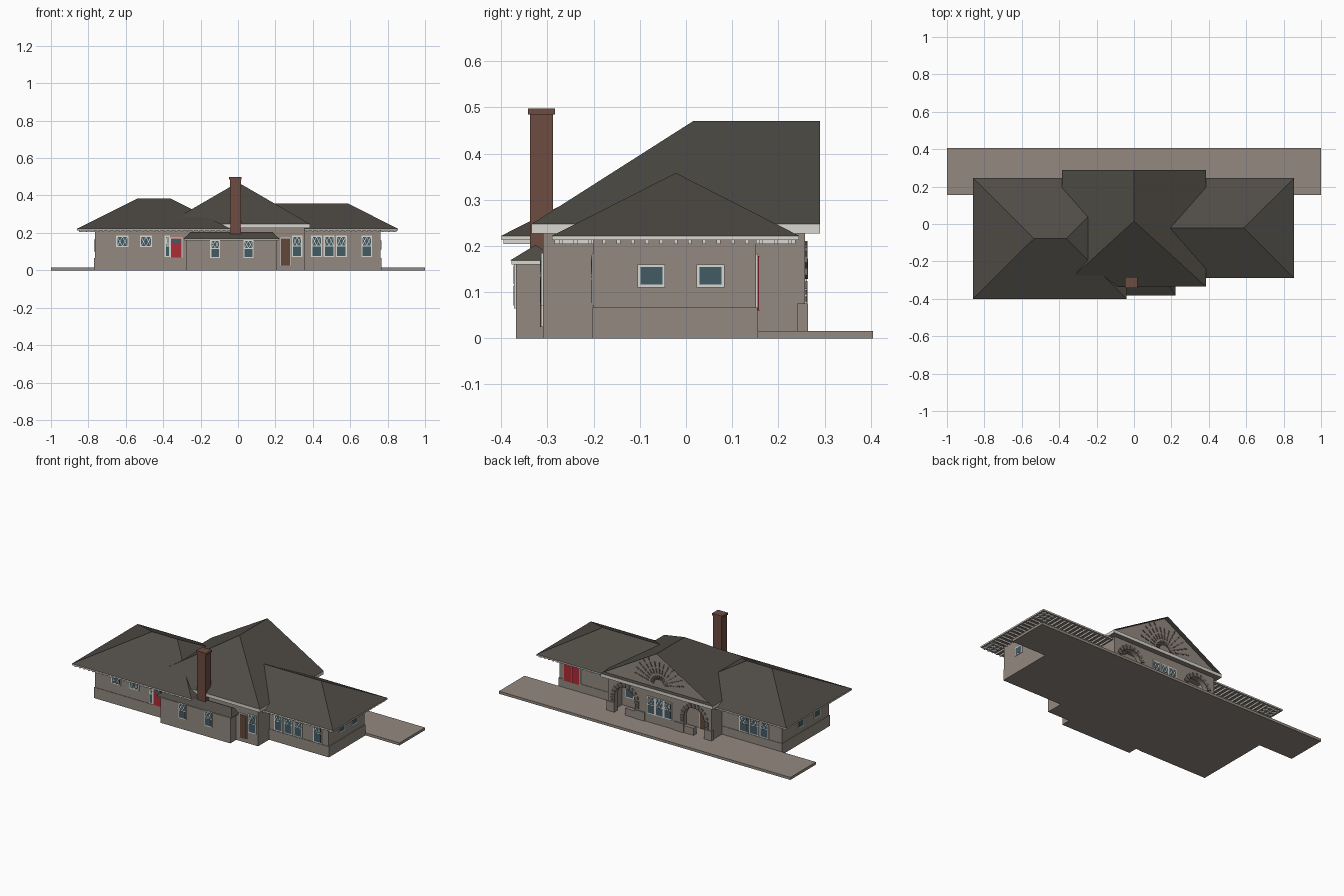
import bpy, bmesh
from math import pi, sin, cos, atan2, hypot
from mathutils import Matrix, Vector

if "Cube" in bpy.data.objects:
    bpy.data.objects.remove(bpy.data.objects["Cube"])

COLOURS = {
    "wall_stone": (.29, .25, .215), "roof_shingle": (.078, .071, .06),
    "chimney_brick": (.15, .072, .052), "window_glass": (.055, .105, .13),
    "white_trim": (.7, .68, .63), "red_paint": (.42, .025, .035),
    "brown_wood": (.12, .065, .038), "dark_stone": (.16, .135, .115),
}
MATS = {}
for mat_name, rgb in COLOURS.items():
    m = bpy.data.materials.new(mat_name)
    m.use_nodes = True
    m.diffuse_color = (*rgb, 1)
    m.node_tree.nodes["Principled BSDF"].inputs["Base Color"].default_value = (*rgb, 1)
    MATS[mat_name] = m
INDEX = {n: i for i, n in enumerate(MATS)}
WALL, ROOF, BRICK, GLASS, WHITE, RED, BROWN, DARK = COLOURS


def finish(name, bm):
    mesh = bpy.data.meshes.new(name)
    bm.to_mesh(mesh)
    bm.free()
    for m in MATS.values():
        mesh.materials.append(m)
    obj = bpy.data.objects.new(name, mesh)
    bpy.context.scene.collection.objects.link(obj)
    return obj


def add_box(bm, centre, size, mat, frame=Matrix(), roll=0):
    mtx = frame @ Matrix.Translation(centre) @ Matrix.Rotation(roll, 4, 'Y') @ Matrix.Diagonal((*size, 1))
    verts = bmesh.ops.create_cube(bm, size=1, matrix=mtx)["verts"]
    for f in {f for v in verts for f in v.link_faces}:
        f.material_index = INDEX[mat]


def block(name, x, y, z, mat):
    bm = bmesh.new()
    lo, hi = Vector((x[0], y[0], z[0])), Vector((x[1], y[1], z[1]))
    add_box(bm, (lo + hi) / 2, hi - lo, mat)
    return finish(name, bm)


# Plates on a wall: local x runs along the wall, local -y points outwards
TURN = {"front": 0, "right": pi / 2, "back": pi, "left": -pi / 2}


def wall_frame(side, plane, along):
    if side in ("front", "back"):
        place = Vector((along, plane, 0))
    else:
        place = Vector((plane, along, 0))
    return Matrix.Translation(place) @ Matrix.Rotation(TURN[side], 4, 'Z')


def plate(bm, frame, x0, x1, z0, z1, mat, depth):
    add_box(bm, ((x0 + x1) / 2, 0, (z0 + z1) / 2), (x1 - x0, depth * 2, z1 - z0), mat, frame)


def bar(bm, frame, a, b, depth, width=.003):
    dx, dz = b[0] - a[0], b[1] - a[1]
    add_box(bm, ((a[0] + b[0]) / 2, 0, (a[1] + b[1]) / 2), (hypot(dx, dz), depth * 2, width),
            WHITE, frame, -atan2(dz, dx))


def window(name, side, plane, along, w, z0, z1, style="sash"):
    bm, fr, h, e = bmesh.new(), wall_frame(side, plane, along), w / 2, .006
    plate(bm, fr, -h, h, z0, z1, WHITE, .004)
    split = z0 + (z1 - z0) * .52 if style == "sash" else z0
    if style == "sash":
        plate(bm, fr, -h + e, h - e, z0 + e, split - .002, GLASS, .005)
    plate(bm, fr, -h + e, h - e, split + (.002 if style == "sash" else e), z1 - e, GLASS, .005)
    if style != "plain":
        lo, hi = split + .003, z1 - e
        for s in (-1, 1):
            a, b = min(0, s * (h - e)), max(0, s * (h - e))
            bar(bm, fr, (a, lo), (b, hi), .006)
            bar(bm, fr, (a, hi), (b, lo), .006)
    return finish(name, bm)


def door(name, side, plane, along, w, z0, z1, mat, lite=0, leaves=1):
    bm, fr, h = bmesh.new(), wall_frame(side, plane, along), w / 2
    plate(bm, fr, -h - .005, h + .005, z0, z1 + .005, WHITE, .004)
    plate(bm, fr, -h, h, z0, z1, mat, .006)
    if lite:
        plate(bm, fr, -h + .006, h - .006, z1 - lite, z1 - .004, GLASS, .008)
    for i in range(1, leaves):
        x = -h + w * i / leaves
        plate(bm, fr, x - .002, x + .002, z0, z1, WHITE, .008)
    return finish(name, bm)


# Roofs: four eave corners and a two-point ridge
def roof(name, corners, z, ridge, top, gable=False):
    bm = bmesh.new()
    v = [bm.verts.new((*c, z)) for c in corners] + [bm.verts.new((*r, top)) for r in ridge]
    faces = [bm.faces.new([v[i] for i in f])
             for f in ((0, 1, 5, 4), (1, 2, 5), (2, 3, 4, 5), (3, 0, 4), (3, 2, 1, 0))]
    for f in faces:
        f.material_index = INDEX[ROOF]
    if gable:
        ring = bmesh.ops.inset_region(bm, faces=[faces[1]], thickness=.016)["faces"]
        min(ring, key=lambda f: f.calc_center_median().z).material_index = INDEX[WHITE]
        bmesh.ops.inset_region(bm, faces=[faces[1]], thickness=.0005, depth=-.028)
        faces[1].material_index = INDEX[WALL]
    return finish(name, bm)


def rect(x0, x1, y0, y1):
    return [(x0, y0), (x1, y0), (x1, y1), (x0, y1)]


def eave(name, x, y, z):
    obj = block(name, x, y, z, WHITE)
    for p in obj.data.polygons:
        if p.normal.z < -.5:
            p.material_index = INDEX[WALL]


def rafters(name, side, plane, start, end, reach=.085, z=.209):
    bm = bmesh.new()
    n = round((end - start) / .03)
    for i in range(n + 1):
        fr = wall_frame(side, plane, start + (end - start) * i / n)
        add_box(bm, (0, -reach / 2, z), (.008, reach, .009), WHITE, fr)
    finish(name, bm)


# Platform and walls
block("platform", (-1, 1), (.155, .405), (0, .016), WALL)
block("right_wing_wall", (-.765, -.3), (-.31, .152), (0, .215), WALL)
block("right_wing_plinth", (-.769, -.3), (-.313, .155), (0, .067), WALL)
block("left_wing_wall", (.3, .762), (-.2, .152), (0, .215), WALL)
block("left_wing_plinth", (.3, .766), (-.203, .155), (0, .067), WALL)
block("central_wall", (-.355, .355), (-.31, .155), (0, .23), WALL)
block("front_bay_wall", (-.275, .205), (-.368, -.3), (0, .168), WALL)

# Wing roofs with eaves and rafter tails
eave("right_wing_eave", (-.86, -.04), (-.4, .245), (.213, .222))
roof("right_wing_roof", rect(-.86, -.04, -.4, .245), .222, [(-.535, -.078), (-.362, -.078)], .385)
eave("left_wing_eave", (.2, .855), (-.29, .245), (.213, .222))
roof("left_wing_roof", rect(.19, .855, -.29, .245), .222, [(.19, -.022), (.587, -.022)], .358)
rafters("right_wing_front_rafters", "front", -.31, -.84, -.06)
rafters("right_wing_back_rafters", "back", .152, -.84, -.37)
rafters("right_wing_end_rafters", "left", -.765, -.38, .225)
rafters("left_wing_front_rafters", "front", -.2, .37, .835)
rafters("left_wing_back_rafters", "back", .152, .37, .835)
rafters("left_wing_end_rafters", "right", .762, -.27, .225)

# Central roof: hipped to the front, gabled to the back
eave("central_eave", (-.385, .385), (-.335, .29), (.227, .247))
roof("central_roof", [(.385, -.335), (.385, .29), (-.385, .29), (-.385, -.335)], .247,
     [(0, .015), (0, .29)], .47, gable=True)

# Front bay roof and chimney
block("front_bay_eave", (-.288, .218), (-.378, -.3), (.16, .168), WHITE)
roof("front_bay_roof", rect(-.292, .222, -.382, -.27), .168, [(-.255, -.326), (.185, -.326)], .202)
block("chimney_stack", (-.043, .015), (-.338, -.288), (.19, .49), BRICK)
block("chimney_cap", (-.048, .02), (-.342, -.284), (.485, .498), BRICK)

# Portico wall with two arched openings
ARCH_X, ARCH_R, SPRING = .238, .07, .115
outline = [(-.355, 0)]
for cx in (-ARCH_X, ARCH_X):
    outline.append((cx - ARCH_R, 0))
    outline += [(cx - ARCH_R * cos(pi * i / 16), SPRING + ARCH_R * sin(pi * i / 16)) for i in range(17)]
    outline.append((cx + ARCH_R, 0))
outline += [(.355, 0), (.355, .228), (-.355, .228)]
bm = bmesh.new()
face = bm.faces.new([bm.verts.new((x, .258, z)) for x, z in outline])
ext = bmesh.ops.extrude_face_region(bm, geom=[face])["geom"]
bmesh.ops.translate(bm, verts=[g for g in ext if isinstance(g, bmesh.types.BMVert)], vec=(0, -.028, 0))
bmesh.ops.recalc_face_normals(bm, faces=bm.faces)
finish("portico_wall", bm)

for s, tag in ((-1, "right"), (1, "left")):
    def span(a, b):
        return sorted((s * a, s * b))
    block(f"{tag}_portico_side", span(.33, .355), (.15, .24), (0, .228), WALL)
    block(f"{tag}_corner_plinth", span(.308, .36), (.24, .264), (0, .075), WALL)
    block(f"{tag}_inner_plinth", span(.1, .168), (.24, .264), (0, .07), WALL)
    block(f"{tag}_arch_low_wall", span(.168, .235), (.235, .26), (0, .06), WALL)
    # Arch stones and the side quoins below them
    bm = bmesh.new()
    fr = wall_frame("back", .258, s * ARCH_X)
    for i in range(11):
        t = pi * i / 10
        r = ARCH_R + .013
        add_box(bm, (r * cos(t), 0, SPRING + r * sin(t)), (.026, .01, .017), DARK, fr, -t)
    for z in (.085, .1):
        for e in (-1, 1):
            add_box(bm, (e * (ARCH_R + .013), 0, z), (.026, .008, .01), DARK, fr)
    finish(f"{tag}_arch_stones", bm)

# Sunburst of stones in the gable
bm = bmesh.new()
fr = wall_frame("back", .262, 0)
for i in range(1, 14):
    t = pi * i / 14
    for r, length in ((.05, .026), (.09, .03), (.13, .03), (.165, .02)):
        if .27 + r * sin(t) < .43:
            add_box(bm, (r * cos(t), 0, .262 + r * sin(t)), (length, .008, .007), DARK, fr, -t)
finish("gable_sunburst", bm)

# Front windows and doors
for i, x in enumerate((-.618, -.492)):
    window(f"front_small_window_{i}", "front", -.31, x, .066, .125, .185, "lattice")
window("entry_side_window", "front", -.31, -.378, .028, .07, .185)
door("front_red_door", "front", -.31, -.33, .055, .068, .17, RED, lite=.028)
for i, x in enumerate((-.122, .056)):
    window(f"bay_window_{i}", "front", -.368, x, .054, .065, .163)
door("front_brown_door", "front", -.31, .254, .046, .025, .17, BROWN)
window("central_front_window", "front", -.31, .316, .056, .07, .185)
for i, x in enumerate((.42, .487, .553, .688)):
    window(f"left_wing_front_window_{i}", "front", -.2, x, .058, .07, .185)

# End windows
for i, y in enumerate((-.075, .053)):
    window(f"left_end_window_{i}", "right", .762, y, .06, .11, .16, "plain")
for i, y in enumerate((-.19, -.03)):
    window(f"right_end_window_{i}", "left", -.765, y, .06, .1, .165, "plain")

# Back windows and doors
for i, x in enumerate((-.505, -.575, -.645)):
    window(f"right_wing_back_window_{i}", "back", .152, x, .062, .07, .18)
for i, x in enumerate((-.057, 0, .057)):
    window(f"portico_window_{i}", "back", .258, x, .056, .07, .178)
door("freight_doors", "back", .152, .675, .11, .06, .178, RED, leaves=2)
door("portico_brown_door", "back", .155, -.25, .08, .016, .17, BROWN)
door("portico_red_door", "back", .155, .2, .06, .016, .17, RED, lite=.03)
window("portico_inner_window", "back", .155, .275, .06, .07, .175)
